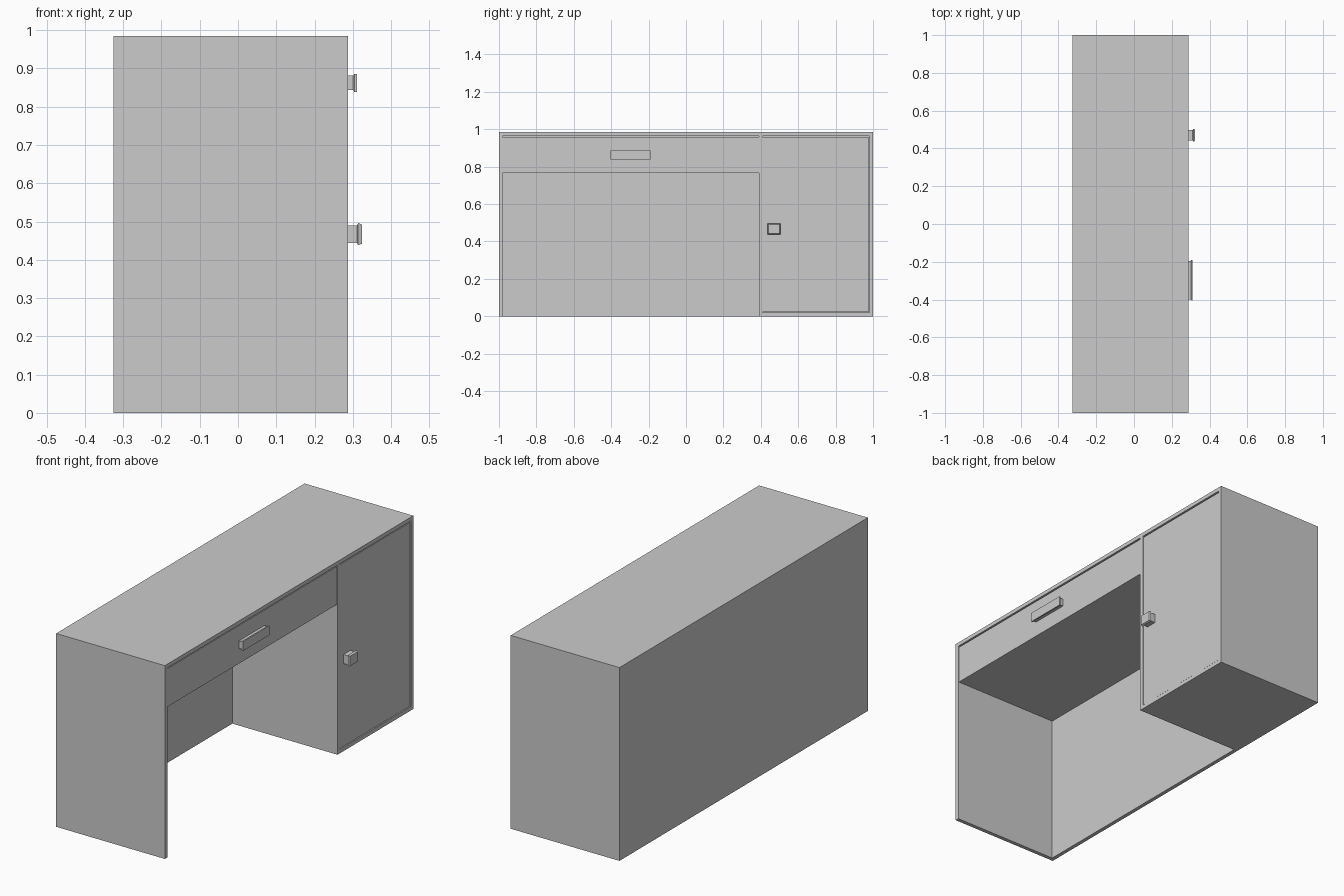
import bpy
import bmesh

cube = bpy.data.objects.get("Cube")
if cube:
    bpy.data.objects.remove(cube, do_unlink=True)

# Single painted grey finish
grey = bpy.data.materials.new("light grey")
grey.use_nodes = True
colour = (0.6, 0.6, 0.6, 1)
grey.diffuse_color = colour
grey.node_tree.nodes["Principled BSDF"].inputs["Base Color"].default_value = colour


def finish(name, bm):
    bmesh.ops.recalc_face_normals(bm, faces=bm.faces)
    mesh = bpy.data.meshes.new(name)
    bm.to_mesh(mesh)
    bm.free()
    mesh.materials.append(grey)
    obj = bpy.data.objects.new(name, mesh)
    bpy.context.collection.objects.link(obj)
    return obj


def box(name, xs, ys, zs):
    """Flat-sided panel between the given limits."""
    bm = bmesh.new()
    bmesh.ops.create_cube(bm, size=1)
    for v in bm.verts:
        for i, (low, high) in enumerate((xs, ys, zs)):
            v.co[i] = low if v.co[i] < 0 else high
    return finish(name, bm)


def pull(name, y, z, half_y, half_z, profile):
    """Rectangular pull lofted along x; profile holds (x, margin) pairs."""
    bm = bmesh.new()
    rings = []
    for x, margin in profile:
        a, b = half_y - margin, half_z - margin
        rings.append([bm.verts.new((x, y + sy * a, z + sz * b))
                      for sy, sz in ((-1, -1), (1, -1), (1, 1), (-1, 1))])
    for r, s in zip(rings, rings[1:]):
        for i in range(4):
            j = (i + 1) % 4
            bm.faces.new((r[i], r[j], s[j], s[i]))
    bm.faces.new(rings[0])
    bm.faces.new(rings[-1])
    return finish(name, bm)


BACK, FRONT, TOP, T = -0.325, 0.288, 0.985, 0.02
INNER = BACK + T
FACE = FRONT - 0.003      # slightly recessed fronts
UNDER = TOP - T           # underside of the top board
DIV = 0.39                # divider beside the knee space
DEPTH = (INNER, FRONT)

# Carcass boards
box("desk_top", (BACK, FRONT), (-1, 1), (UNDER, TOP))
box("back_panel", (BACK, INNER), (-1, 1), (0, UNDER))
box("outer_side_panel", DEPTH, (-1, T - 1), (0, UNDER))
box("cabinet_side_panel", DEPTH, (1 - T, 1), (0, UNDER))
box("divider_panel", DEPTH, (DIV, DIV + T), (0, UNDER))
box("cabinet_floor", DEPTH, (DIV + T, 1 - T), (0, T))

# Drawer and door, with a narrow gap below the top board
box("drawer", (INNER, FACE), (T - 1, DIV), (0.765, UNDER - 0.006))
box("cabinet_door", (FACE - T, FACE), (DIV + T, 1 - T - 0.003),
    (T + 0.003, UNDER - 0.006))

# Pulls
pull("drawer_handle", -0.297, 0.862, 0.107, 0.024,
     ((FACE, 0.005), (0.301, 0.005), (0.304, 0), (0.311, 0)))
pull("door_knob", 0.47, 0.467, 0.034, 0.029,
     ((FACE, 0.006), (0.311, 0.006), (0.314, 0), (0.324, 0.004)))
